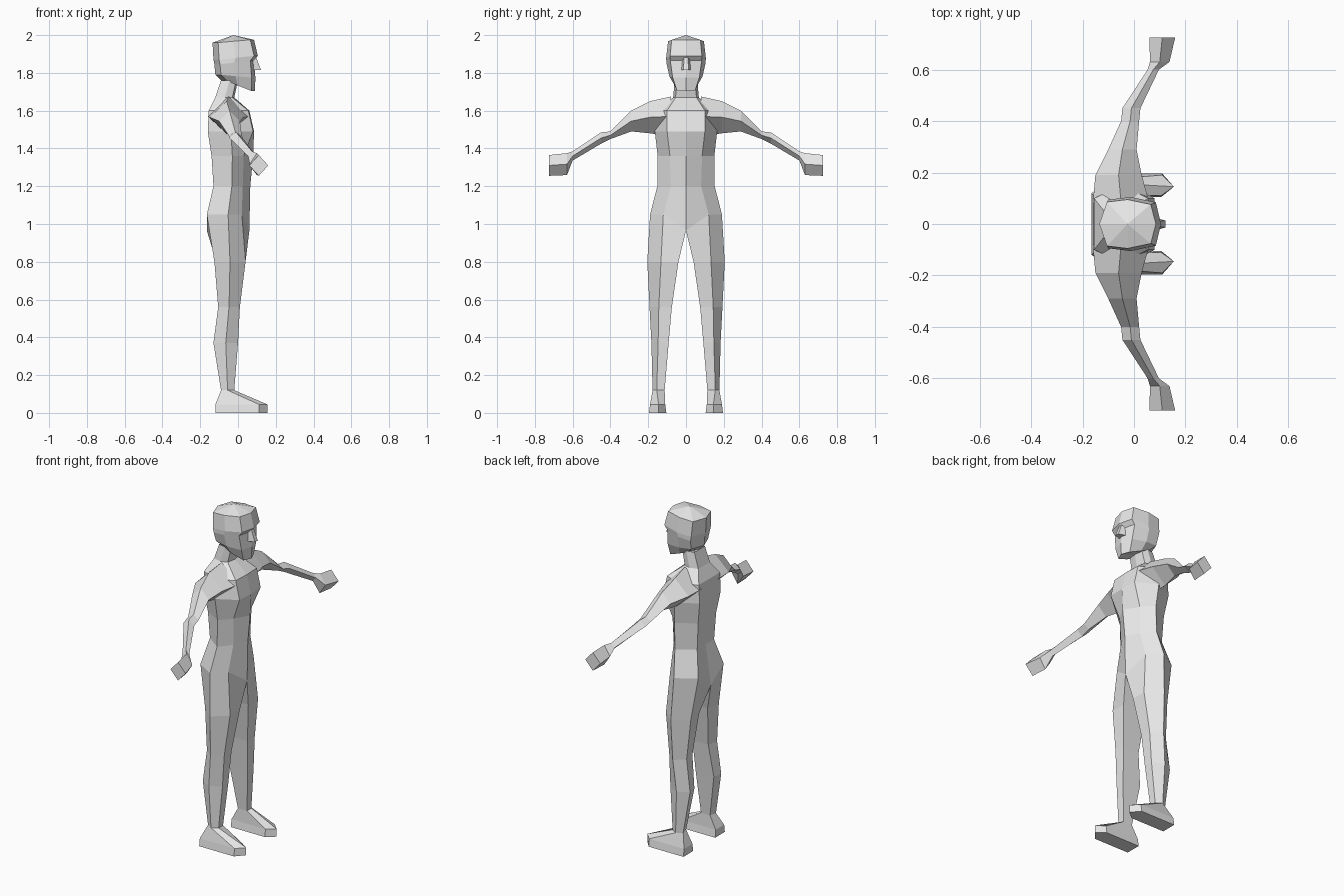
import bpy
import bmesh
from mathutils import Matrix, Vector

default_cube = bpy.data.objects.get("Cube")
if default_cube:
    bpy.data.objects.remove(default_cube, do_unlink=True)

clay = bpy.data.materials.new("light_grey")
clay.use_nodes = True
clay.diffuse_color = (0.8, 0.8, 0.8, 1)
clay.node_tree.nodes["Principled BSDF"].inputs["Base Color"].default_value = clay.diffuse_color


def add_ring(bm, points):
    return [bm.verts.new(point) for point in points]


def bridge(bm, rings, closed=True):
    """Join neighbouring rings with quads."""
    for low, high in zip(rings, rings[1:]):
        count = len(low)
        for i in range(count if closed else count - 1):
            j = (i + 1) % count
            bm.faces.new((low[i], low[j], high[j], high[i]))


def fan(bm, ring, tip):
    """Close an open half ring with triangles to a tip on the centre line."""
    tip_vertex = bm.verts.new(tip)
    for first, second in zip(ring, ring[1:]):
        bm.faces.new((first, second, tip_vertex))


def mirror_halves(bm):
    """Copy the left half to the right and weld the centre line."""
    everything = bm.verts[:] + bm.edges[:] + bm.faces[:]
    bmesh.ops.mirror(bm, geom=everything, matrix=Matrix.Identity(4), merge_dist=0.001, axis='Y')
    bmesh.ops.remove_doubles(bm, verts=bm.verts[:], dist=0.001)


def finish(bm, name):
    bmesh.ops.recalc_face_normals(bm, faces=bm.faces[:])
    mesh = bpy.data.meshes.new(name)
    bm.to_mesh(mesh)
    bm.free()
    mesh.materials.append(clay)
    bpy.context.collection.objects.link(bpy.data.objects.new(name, mesh))


def torso_section(z, front, back, half_width, corner, inset):
    """Half section: front centre, front corner, side, back corner, back centre."""
    middle = (front + back) / 2
    return [(front, 0, z), (front - inset, corner, z), (middle, half_width, z),
            (back, corner, z), (back, 0, z)]


def leg_section(z, front, back, inner, outer):
    """Five-sided section with a ridge along the front and the outer side."""
    ridge = (inner + outer) / 2 + 0.01
    middle = (front + back) / 2
    return [(front, inner, z), (front, ridge, z), (middle, outer, z),
            (back, ridge, z), (back + 0.01, inner, z)]


def foot_section(z, flare):
    """Sole outline with a pointed toe."""
    inner, outer = 0.11 - flare, 0.19 + flare
    toe, heel = 0.155, -0.12
    return [(toe - 0.05, inner, z), (toe, 0.145, z), (toe - 0.045, outer, z),
            (heel, outer, z), (heel, inner, z)]


def head_section(z, front, back, half_width, rise):
    """Half section whose height changes by the rise from face to nape."""
    middle = (front + back) / 2
    return [(front, 0, z), (front - 0.02, half_width * 0.8, z),
            (middle, half_width, z + rise / 2),
            (back + 0.03, half_width * 0.9, z + rise), (back, 0, z + rise)]


def arm_section(centre, height, depth, side):
    """Diamond section: top, front, bottom, back."""
    middle = Vector(centre)
    middle.y *= side
    up, forward = Vector((0, 0, height)), Vector((depth, 0, 0))
    return [middle + up, middle + forward, middle - up, middle - forward]


# Torso from neck to hips, each row as height, front, back, half width, corner, inset
torso = [torso_section(*row) for row in (
    (1.76, 0, -0.09, 0.06, 0.05, 0.01),
    (1.67, -0.02, -0.12, 0.068, 0.055, 0.01),
    (1.6, 0.06, -0.155, 0.15, 0.1, 0.005),
    (1.49, 0.085, -0.16, 0.165, 0.1, 0.005),
    (1.36, 0.08, -0.14, 0.15, 0.085, 0.05),
    (1.2, 0.065, -0.13, 0.152, 0.08, 0.04),
    (1.05, 0.06, -0.165, 0.19, 0.12, 0.04),
)]
# The centre line dips to the crotch
crotch = 0.965
for i in (0, -1):
    torso[-1][i] = (torso[-1][i][0], 0, crotch)

# Leg from thigh to ankle, each row as height, front, back, inner, outer
leg = [leg_section(*row) for row in (
    (0.8, 0.04, -0.125, 0.04, 0.205),
    (0.56, 0.01, -0.105, 0.075, 0.193),
    (0.37, 0, -0.13, 0.092, 0.183),
    (0.12, -0.02, -0.09, 0.113, 0.177),
)]
foot = [foot_section(0.045, 0), foot_section(0, 0.006)]

bm = bmesh.new()
body_rings = [add_ring(bm, section) for section in torso + leg + foot]
hips = len(torso)
bridge(bm, body_rings[:hips], closed=False)
bridge(bm, body_rings[hips - 1:])
bm.faces.new(body_rings[-1])
mirror_halves(bm)
finish(bm, "body_and_legs")

# Head from crown to chin, each row as height, front, back, half width, rise
bm = bmesh.new()
head_rings = [add_ring(bm, head_section(*row)) for row in (
    (1.975, 0.085, -0.135, 0.095, -0.015),
    (1.89, 0.105, -0.13, 0.105, -0.02),
    (1.865, 0.085, -0.125, 0.104, -0.02),
    (1.775, 0.092, -0.12, 0.088, 0.015),
    (1.705, 0.09, -0.09, 0.06, 0.055),
)]
bridge(bm, head_rings, closed=False)
fan(bm, head_rings[0], (-0.025, 0, 2))
fan(bm, head_rings[-1], (0, 0, 1.735))
mirror_halves(bm)
finish(bm, "head")

# Nose wedge, narrow at the bridge and wide at the tip
bm = bmesh.new()
nose_rings = []
for z, tip, half_width in ((1.885, 0.095, 0.02), (1.815, 0.122, 0.027)):
    nose_rings.append(add_ring(bm, [
        (0.075, half_width, z), (tip, half_width / 2, z),
        (tip, -half_width / 2, z), (0.075, -half_width, z)]))
bridge(bm, nose_rings)
for ring in nose_rings:
    bm.faces.new(ring)
finish(bm, "nose")

# Arms from shoulder to fist, each row as centre, half height, half depth
arm = (
    ((-0.05, 0.08, 1.57), 0.105, 0.11),
    ((-0.06, 0.19, 1.565), 0.085, 0.09),
    ((-0.045, 0.29, 1.545), 0.055, 0.055),
    ((-0.015, 0.4, 1.47), 0.02, 0.035),
    ((-0.01, 0.45, 1.455), 0.03, 0.035),
    ((0.075, 0.6, 1.36), 0.024, 0.022),
    ((0.1, 0.63, 1.317), 0.058, 0.038),
    ((0.11, 0.725, 1.31), 0.055, 0.05),
)
for name, side in (("left_arm", 1), ("right_arm", -1)):
    bm = bmesh.new()
    arm_rings = [add_ring(bm, arm_section(*row, side)) for row in arm]
    bridge(bm, arm_rings)
    for ring in (arm_rings[0], arm_rings[-1]):
        bm.faces.new(ring)
    finish(bm, name)
